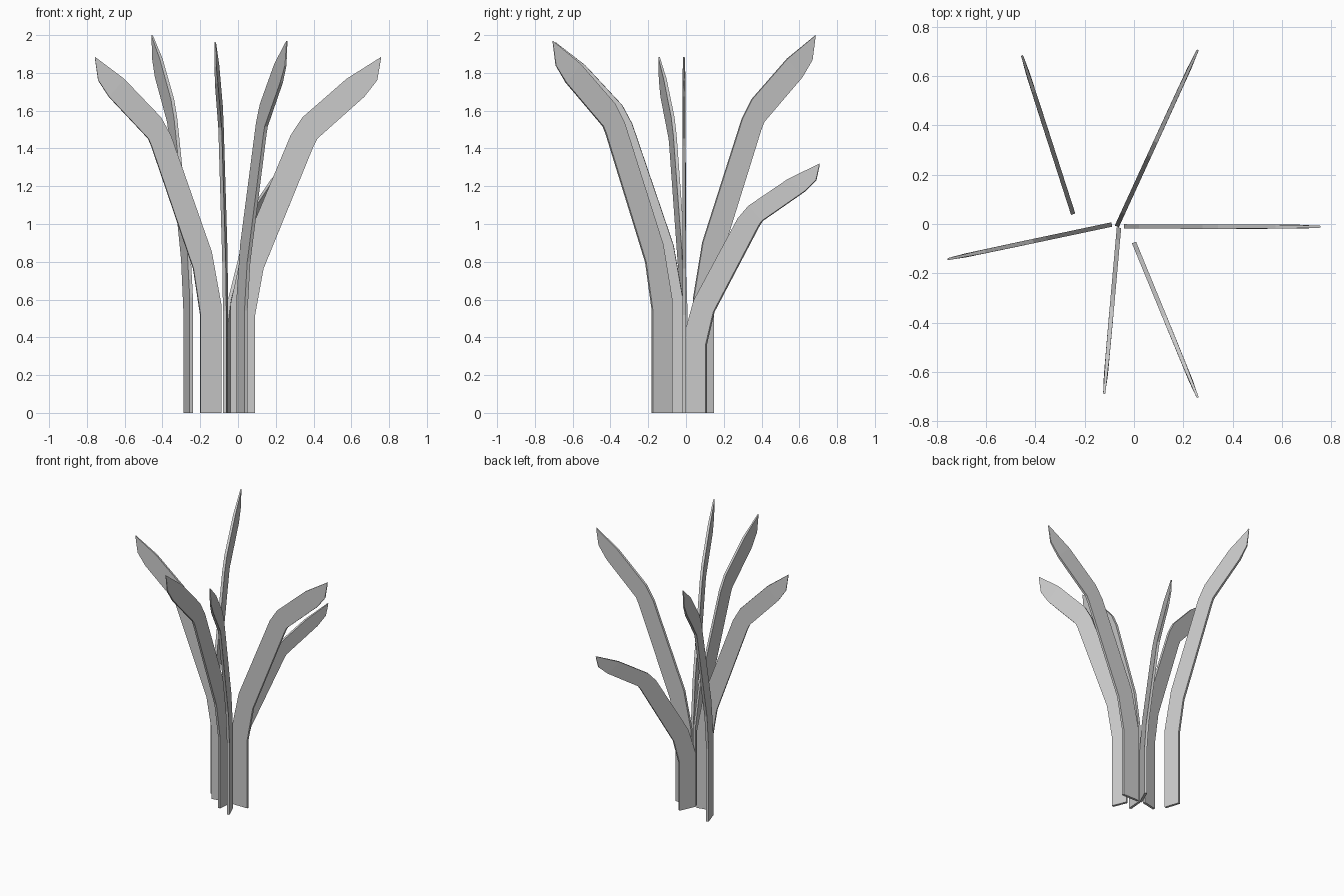
import bpy, bmesh
from mathutils import Vector

if "Cube" in bpy.data.objects:
    bpy.data.objects.remove(bpy.data.objects["Cube"])

# Leaf profile, normalised (outward, up): inner edge / outer edge / thickness factor
ROWS = [
    ((0.00, 0.00), (0.164, 0.00), 1.0),
    ((0.00, 0.305), (0.164, 0.275), 1.0),
    ((0.075, 0.452), (0.220, 0.405), 1.0),
    ((0.400, 0.780), (0.553, 0.750), 1.0),
    ((0.478, 0.830), (0.577, 0.770), 1.0),
    ((0.770, 0.938), (0.890, 0.888), 0.9),
    ((0.995, 0.998), (0.975, 0.934), 0.5),
    ((1.000, 1.000), (0.999, 0.992), 0.3),
]
THICK = 0.018


def make_leaf(name, start, end, height):
    """Flat blade standing in the vertical plane from start to end."""
    a, b = Vector((*start, 0)), Vector((*end, 0))
    d = b - a
    n = Vector((-d.y, d.x, 0)).normalized() * THICK / 2
    bm = bmesh.new()
    rings = []
    for inner, outer, t in ROWS:
        pi = a + d * inner[0] + Vector((0, 0, inner[1] * height))
        po = a + d * outer[0] + Vector((0, 0, outer[1] * height))
        rings.append([bm.verts.new(p) for p in
                      (pi + n * t, po + n * t, po - n * t, pi - n * t)])
    for r, s in zip(rings, rings[1:]):
        for i in range(4):
            j = (i + 1) % 4
            bm.faces.new((r[i], r[j], s[j], s[i]))
    bm.faces.new(rings[0])
    bm.faces.new(rings[-1])
    bmesh.ops.recalc_face_normals(bm, faces=bm.faces)
    me = bpy.data.meshes.new(name)
    bm.to_mesh(me)
    bm.free()
    bpy.context.collection.objects.link(bpy.data.objects.new(name, me))


# Six leaves fanning outwards
make_leaf("leaf_right", (-0.04, -0.01), (0.757, -0.011), 1.885)
make_leaf("leaf_left", (-0.09, -0.002), (-0.757, -0.143), 1.885)
make_leaf("leaf_back_right", (-0.07, -0.01), (0.259, 0.707), 1.32)
make_leaf("leaf_back_left", (-0.247, 0.04), (-0.455, 0.685), 2.0)
make_leaf("leaf_front_right", (0.0, -0.075), (0.259, -0.705), 1.97)
make_leaf("leaf_front_left", (-0.061, -0.015), (-0.121, -0.69), 1.963)
